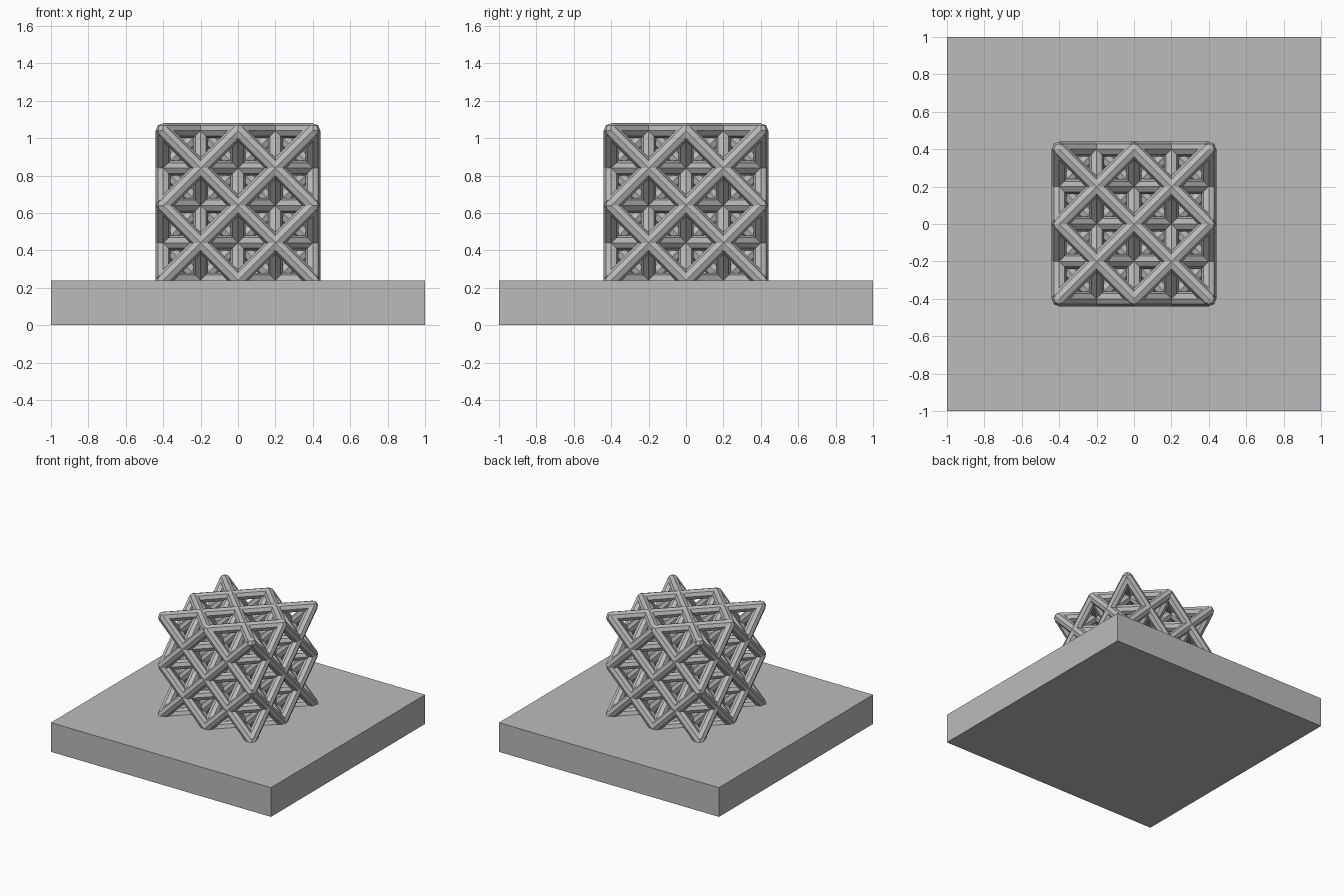
import bpy, bmesh
from mathutils import Matrix, Vector
from itertools import product, combinations

if "Cube" in bpy.data.objects:
    bpy.data.objects.remove(bpy.data.objects["Cube"])

STEP = 0.2        # half of one lattice cell
RADIUS = 0.04     # strut radius
PLATE = 0.24      # plate thickness
CENTRE = Vector((0, 0, PLATE + 2 * STEP))

grey = bpy.data.materials.new("light_grey")
grey.use_nodes = True
grey.diffuse_color = (0.5, 0.5, 0.5, 1)
grey.node_tree.nodes["Principled BSDF"].inputs["Base Color"].default_value = (0.5, 0.5, 0.5, 1)


def finish(name, bm):
    mesh = bpy.data.meshes.new(name)
    bm.to_mesh(mesh)
    bm.free()
    mesh.materials.append(grey)
    obj = bpy.data.objects.new(name, mesh)
    bpy.context.collection.objects.link(obj)
    return obj


def add_strut(bm, a, b):
    # octagonal bar with one ridge facing out of its lattice plane
    along = (b - a).normalized()
    ridge = Vector([1.0 if abs(c) < 0.01 else 0.0 for c in along])
    side = along.cross(ridge)
    frame = Matrix((ridge, side, along)).transposed().to_4x4()
    bmesh.ops.create_cone(
        bm, cap_ends=True, segments=8, radius1=RADIUS, radius2=RADIUS,
        depth=(b - a).length, matrix=Matrix.Translation((a + b) / 2) @ frame)


# Square base plate
bm = bmesh.new()
bmesh.ops.create_cube(bm, size=1, matrix=Matrix.Translation((0, 0, PLATE / 2))
                      @ Matrix.Diagonal((2, 2, PLATE, 1)))
finish("base_plate", bm)

# Face-centred lattice nodes
nodes = [Vector(p) for p in product(range(-2, 3), repeat=3) if sum(p) % 2 == 0]

# Struts between all nearest neighbours
bm = bmesh.new()
for a, b in combinations(nodes, 2):
    if (b - a).length < 1.5:
        add_strut(bm, CENTRE + a * STEP, CENTRE + b * STEP)
finish("lattice_struts", bm)

# Faceted joints
bm = bmesh.new()
for n in nodes:
    bmesh.ops.create_uvsphere(bm, u_segments=8, v_segments=4, radius=RADIUS,
                              matrix=Matrix.Translation(CENTRE + n * STEP))
finish("lattice_joints", bm)
